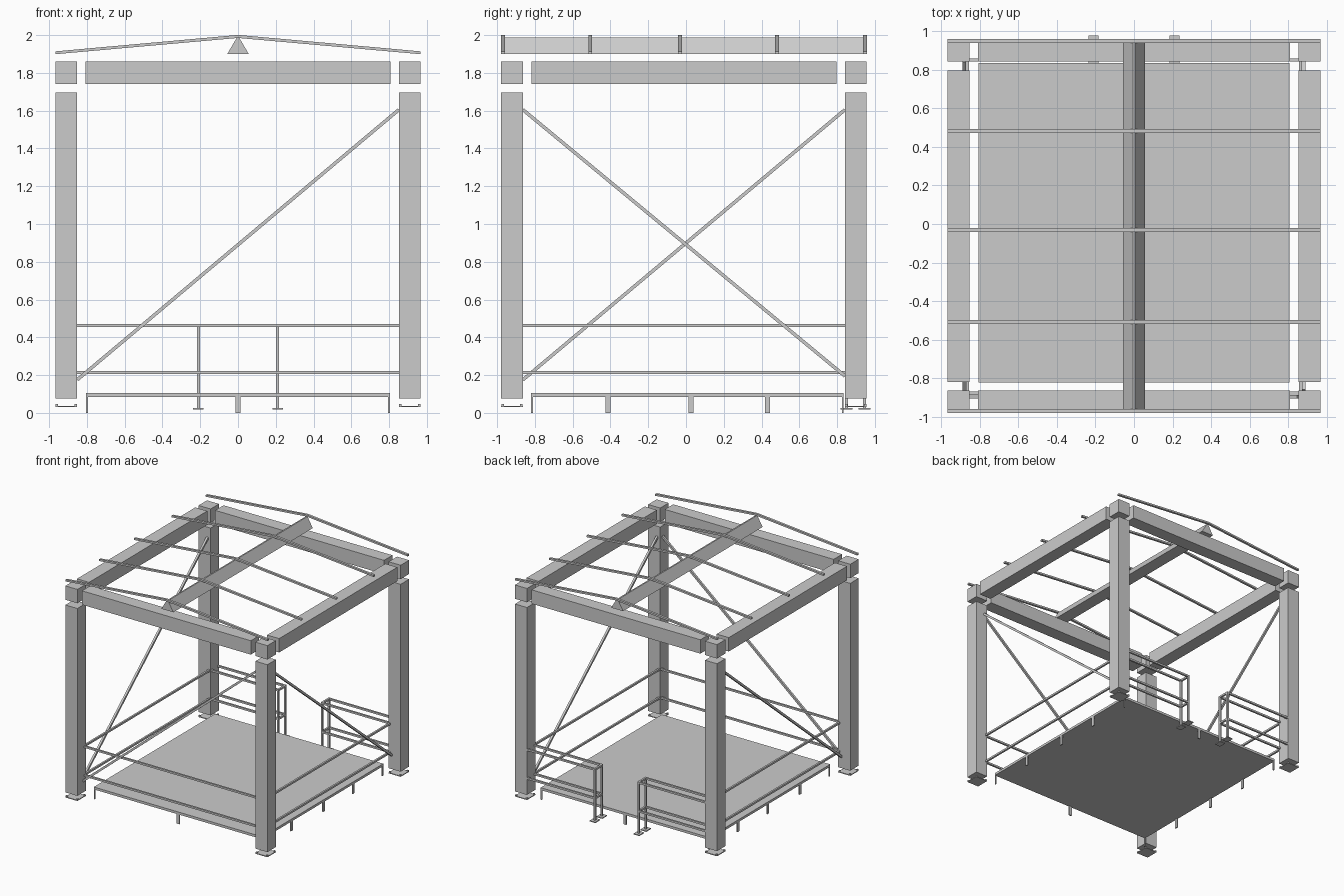
import bpy, bmesh, math
from mathutils import Vector

if "Cube" in bpy.data.objects:
    bpy.data.objects.remove(bpy.data.objects["Cube"])

CX, YF, YB = 0.909, -0.921, 0.899      # column centre lines
W = 0.115                              # column / beam section
XI = CX - W / 2                        # inner column faces
YFI, YBI = YF + W / 2, YB - W / 2
YM = (YF + YB) / 2


def finish(name, bm):
    bmesh.ops.recalc_face_normals(bm, faces=bm.faces)
    me = bpy.data.meshes.new(name)
    bm.to_mesh(me)
    bm.free()
    ob = bpy.data.objects.new(name, me)
    bpy.context.collection.objects.link(ob)
    return ob


def box(name, lo, hi):
    bm = bmesh.new()
    bmesh.ops.create_cube(bm, size=1)
    for v in bm.verts:
        v.co = [(a + b) / 2 + c * (b - a) for a, b, c in zip(lo, hi, v.co)]
    return finish(name, bm)


def cbox(name, c, s):
    return box(name, [a - b / 2 for a, b in zip(c, s)], [a + b / 2 for a, b in zip(c, s)])


def bar(name, p, q, t=0.016):
    """Square bar between two points."""
    p, q = Vector(p), Vector(q)
    d = q - p
    ob = cbox(name, (0, 0, 0), (t, t, d.length))
    ob.data.transform(d.to_track_quat('Z', 'Y').to_matrix().to_4x4())
    ob.location = (p + q) / 2
    return ob


def prism(name, profile, y0, y1):
    """Extrude an xz profile along y."""
    bm = bmesh.new()
    f = bm.faces.new([bm.verts.new((x, y0, z)) for x, z in profile])
    r = bmesh.ops.extrude_face_region(bm, geom=[f])
    for v in r['geom']:
        if isinstance(v, bmesh.types.BMVert):
            v.co.y = y1
    return finish(name, bm)


# columns, corner blocks, base plates with bolts
for sx in (-1, 1):
    for y in (YF, YB):
        x = sx * CX
        box("column", (x - W/2, y - W/2, 0.075), (x + W/2, y + W/2, 1.695))
        cbox("corner_block", (x, y, 1.80), (W, W, 0.12))
        cbox("base_plate", (x, y, 0.034), (W, W, 0.007))
        for bx in (-1, 1):
            for by in (-1, 1):
                cbox("base_bolt", (x + bx * 0.05, y + by * 0.05, 0.041), (0.013, 0.013, 0.01))

# ring beams
for y in (YF, YB):
    cbox("cross_beam", (0, y, 1.80), (1.615, W, 0.12))
for sx in (-1, 1):
    cbox("side_beam", (sx * CX, YM, 1.80), (W, 1.615, 0.12))

# ridge and rafters
prism("ridge_beam", [(-0.057, 1.9), (0.057, 1.9), (0.006, 1.987), (-0.006, 1.987)], -0.965, 0.94)
half = [(-0.966, 1.899), (-0.966, 1.914), (-0.01, 2.0)]
rafter = half + [(-x, z) for x, z in reversed(half)] + [(0, 1.985)]
for y in (-0.969, -0.507, -0.032, 0.482, 0.948):
    prism("rafter", rafter, y - 0.01, y + 0.01)

# deck and its thin legs
DX, DF, DB = 0.805, -0.82, 0.835
box("deck", (-DX, DF, 0.083), (DX, DB, 0.104))
t = 0.01
for y in (DF + t/2, DB - t/2):
    cbox("deck_leg", (0, y, 0.0415), (0.026, t, 0.083))
    for sx in (-1, 1):
        cbox("deck_corner_leg", (sx * (DX - t/2), y, 0.0415), (t, t, 0.083))
for y in (-0.413, 0.026, 0.432):
    for sx in (-1, 1):
        cbox("deck_leg", (sx * (DX - t/2), y, 0.0415), (t, 0.026, 0.083))

# rails on front and sides; doubled rails with a gap at the back
PX, PY = 0.21, (0.85, 0.945)
for z in (0.463, 0.215):
    bar("front_rail", (-XI, -0.877, z), (XI, -0.877, z))
    for sx in (-1, 1):
        bar("side_rail", (sx * 0.862, YFI, z), (sx * 0.862, YBI, z))
        for y in PY:
            bar("back_rail", (sx * XI, y, z), (sx * PX, y, z))
        bar("back_rail_end", (sx * PX, PY[0], z), (sx * PX, PY[1], z))

# gate posts with feet
for sx in (-1, 1):
    for y in PY:
        bar("gate_post", (sx * PX, y, 0.026), (sx * PX, y, 0.471))
        cbox("gate_post_foot", (sx * PX, y, 0.022), (0.054, 0.064, 0.008))

# diagonal braces
LO, HI = 0.175, 1.605
bar("front_brace", (-XI, -0.895, LO), (XI, -0.895, HI), 0.018)
bar("left_brace", (-0.88, YFI, LO), (-0.88, YBI, HI), 0.018)
bar("right_brace", (0.88, YFI, HI), (0.88, YBI, LO + 0.02), 0.018)
